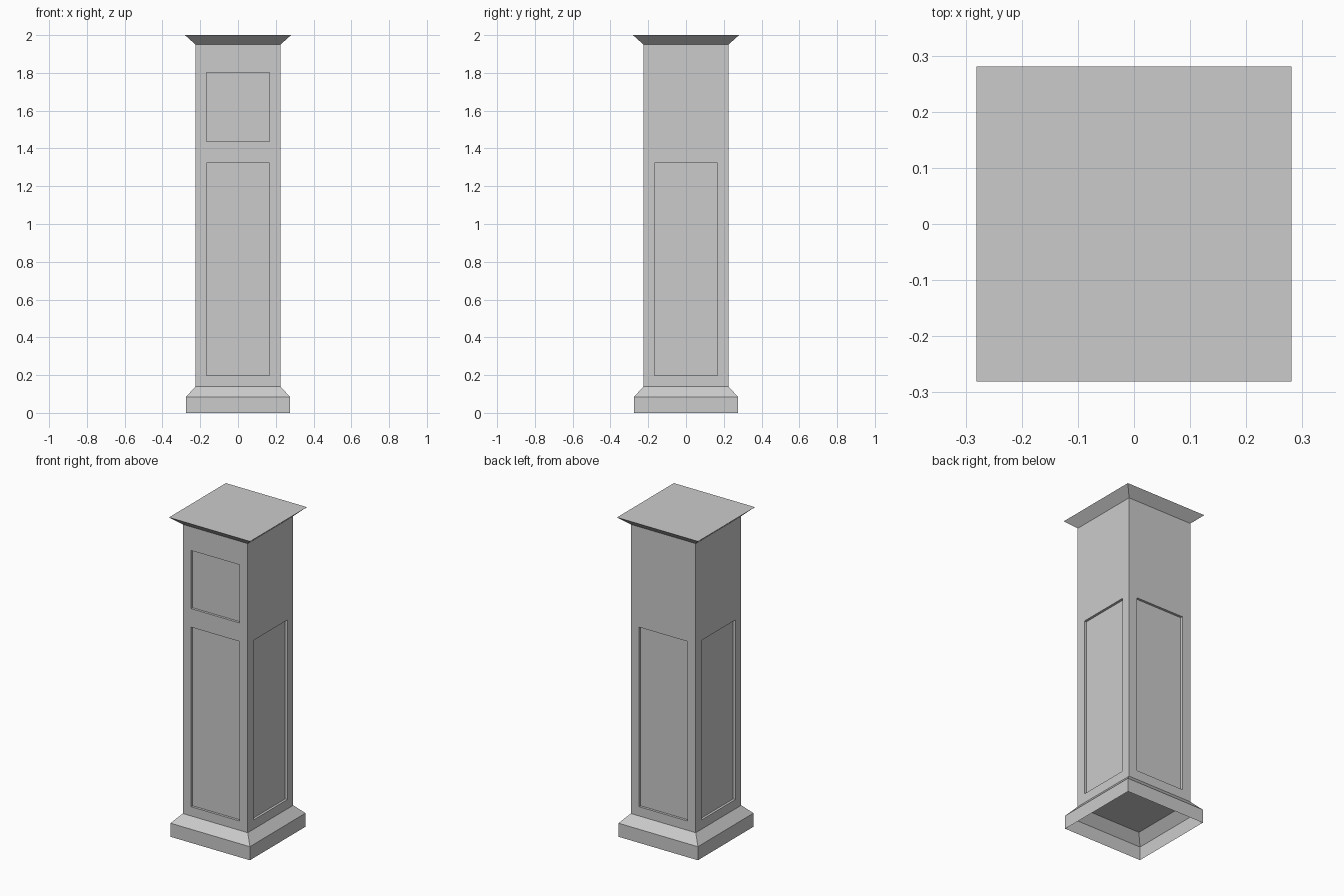
import bpy
import bmesh

default = bpy.data.objects.get("Cube")
if default:
    bpy.data.objects.remove(default, do_unlink=True)

# One plain grey for the whole pillar
grey = bpy.data.materials.new("stone_grey")
grey.use_nodes = True
colour = (0.6, 0.6, 0.6, 1)
grey.diffuse_color = colour
grey.node_tree.nodes["Principled BSDF"].inputs["Base Color"].default_value = colour

SHAFT = 0.225
BORDER = 0.058
RECESS = 0.015


def square_loft(name, profile, cap_bottom=False, cap_top=False, detail=None):
    """Loft square rings from (half width, height) pairs, bottom to top."""
    bm = bmesh.new()
    rings = [[bm.verts.new((sx * w, sy * w, z))
              for sx, sy in ((-1, -1), (1, -1), (1, 1), (-1, 1))]
             for w, z in profile]
    for low, high in zip(rings, rings[1:]):
        for i in range(4):
            j = (i + 1) % 4
            bm.faces.new((low[i], low[j], high[j], high[i]))
    if cap_bottom:
        bm.faces.new(rings[0][::-1])
    if cap_top:
        bm.faces.new(rings[-1])
    bm.normal_update()
    if detail:
        detail(bm)
    mesh = bpy.data.meshes.new(name)
    bm.to_mesh(mesh)
    bm.free()
    mesh.materials.append(grey)
    obj = bpy.data.objects.new(name, mesh)
    bpy.context.collection.objects.link(obj)
    return obj


def recess_panels(bm):
    """Tall panel on every side, small upper panel on the front only."""
    panels = []
    for f in bm.faces:
        z = f.calc_center_median().z
        tall = abs(f.normal.z) < 0.1 and z < 1.0
        upper_front = f.normal.y < -0.9 and 1.4 < z < 1.8
        if tall or upper_front:
            panels.append(f)
    bmesh.ops.inset_individual(bm, faces=panels, thickness=BORDER, use_even_offset=True)
    bmesh.ops.inset_individual(bm, faces=panels, thickness=0, depth=-RECESS)


# Plinth: open underneath, sloping in to the shaft
square_loft("plinth", [(0.275, 0), (0.275, 0.085), (SHAFT, 0.14)])

# Shaft with sunken panels
square_loft("shaft", [(SHAFT, z) for z in (0.14, 1.38, 1.86, 1.95)],
            cap_bottom=True, detail=recess_panels)

# Flared cap with a flat top
square_loft("cap", [(SHAFT, 1.95), (0.281, 2.0)], cap_top=True)
